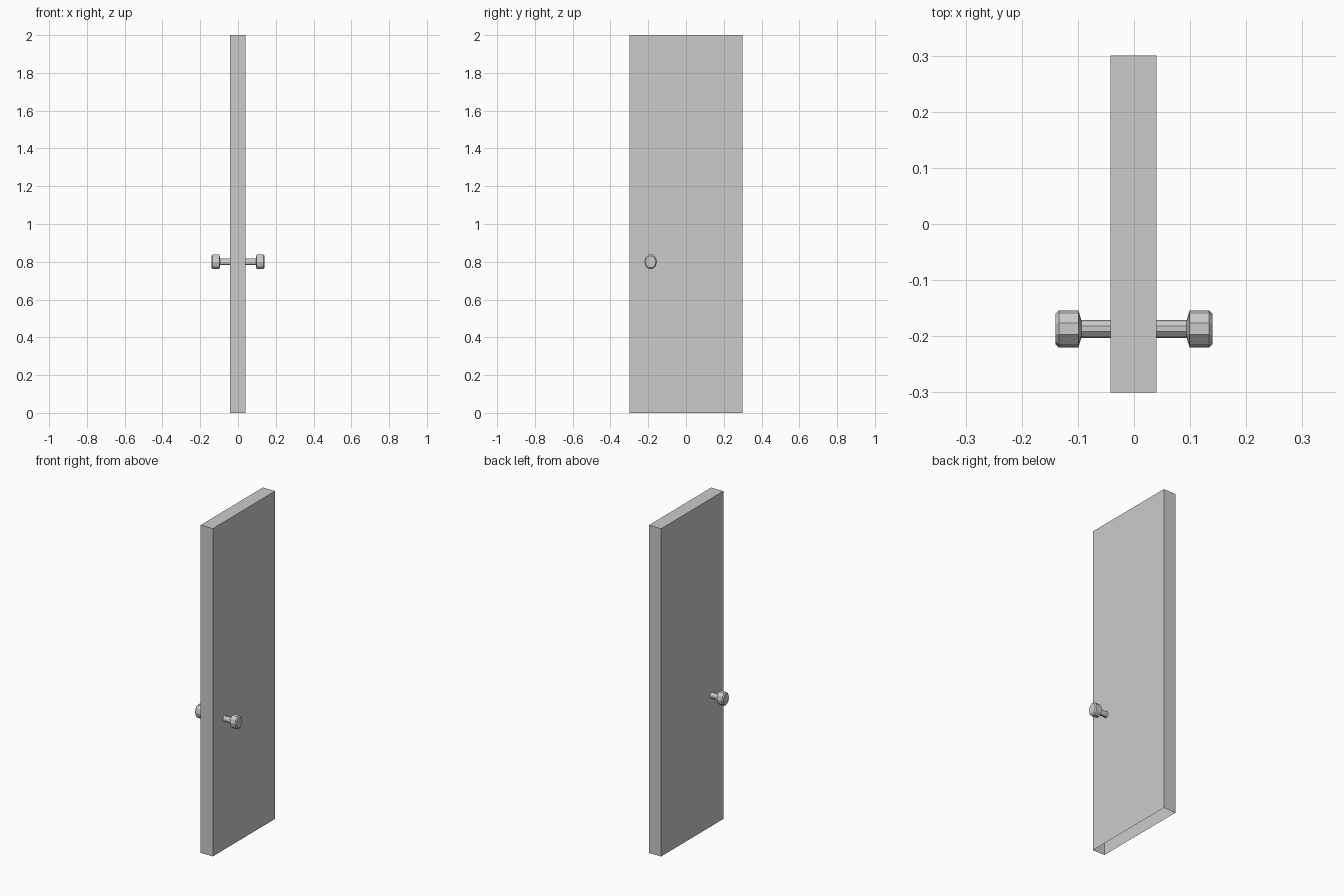
import bpy, bmesh, math

if "Cube" in bpy.data.objects:
    bpy.data.objects.remove(bpy.data.objects["Cube"])

def finish(bm, name):
    bmesh.ops.recalc_face_normals(bm, faces=bm.faces)
    mesh = bpy.data.meshes.new(name)
    bm.to_mesh(mesh)
    bm.free()
    ob = bpy.data.objects.new(name, mesh)
    bpy.context.collection.objects.link(ob)
    return ob

# Door slab, open underneath
bm = bmesh.new()
bmesh.ops.create_cube(bm, size=1)
for v in bm.verts:
    v.co.x = v.co.x * 0.082 - 0.001
    v.co.y *= 0.6
    v.co.z = v.co.z * 2 + 1
bottom = [f for f in bm.faces if all(v.co.z < 0.01 for v in f.verts)]
bmesh.ops.delete(bm, geom=bottom, context='FACES_ONLY')
finish(bm, "door_panel")

# Knobs: ten-sided oval sections along x, given as (x, half width, half height)
SECTIONS = [(0.04, 0.016, 0.019), (0.094, 0.016, 0.019), (0.099, 0.033, 0.041),
            (0.134, 0.033, 0.041), (0.140, 0.027, 0.033)]
SIDES = 10

def knob(name, side):
    bm = bmesh.new()
    rings = []
    for x, ry, rz in SECTIONS:
        ring = []
        for i in range(SIDES):
            a = 2 * math.pi * i / SIDES
            ring.append(bm.verts.new((side * x, -0.187 + ry * math.cos(a),
                                      0.8 + rz * math.sin(a))))
        rings.append(ring)
    for a, b in zip(rings, rings[1:]):
        for i in range(SIDES):
            j = (i + 1) % SIDES
            bm.faces.new((a[i], a[j], b[j], b[i]))
    bm.faces.new(rings[-1])
    finish(bm, name)

knob("right_knob", 1)
knob("left_knob", -1)
